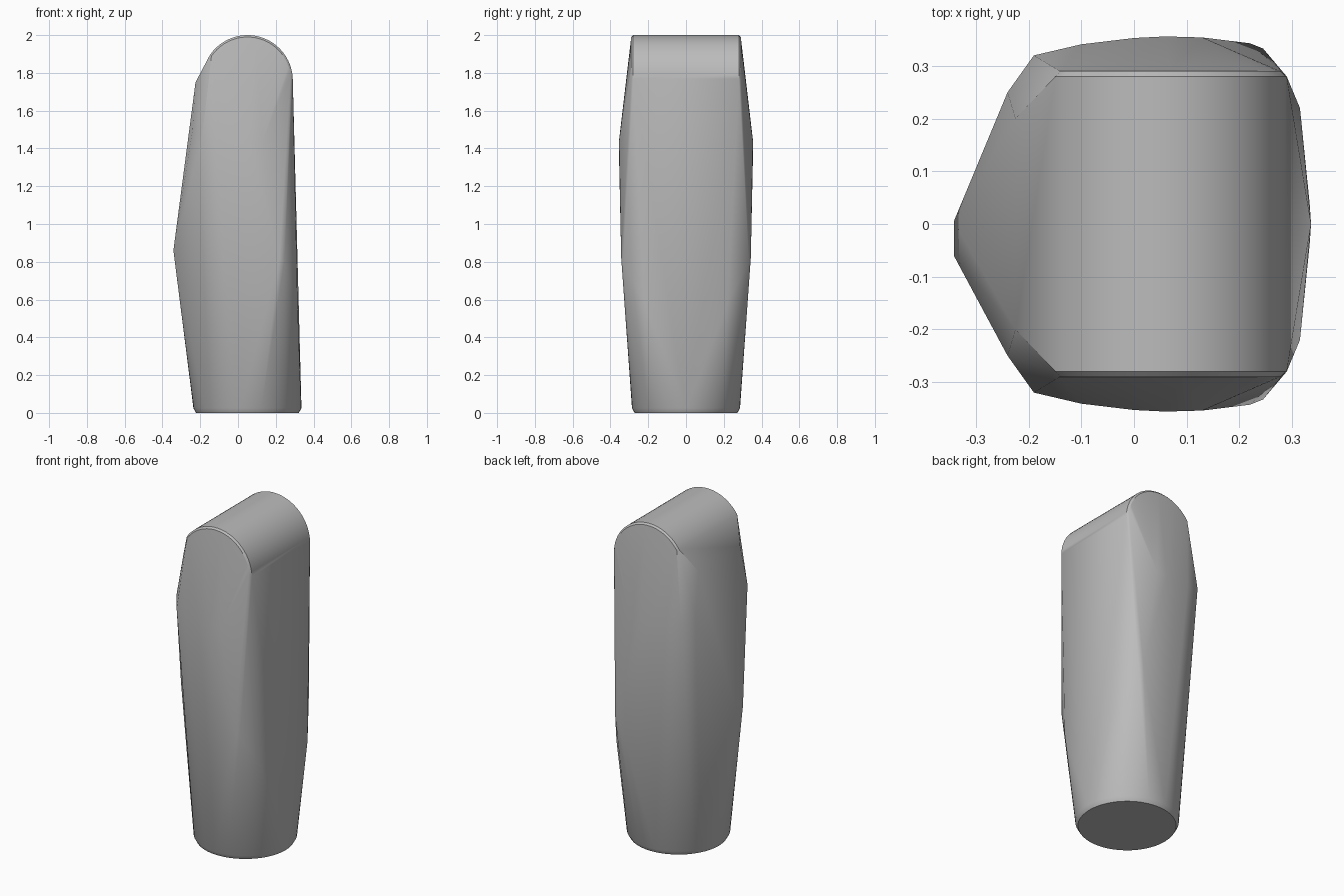
import bpy, bmesh
from math import cos, sin, radians

cube = bpy.data.objects.get("Cube")
if cube:
    bpy.data.objects.remove(cube, do_unlink=True)

CX = 0.05  # shared centre of the foot and the rounded top

grey = bpy.data.materials.new("plain_grey")
grey.use_nodes = True
grey.diffuse_color = (0.5, 0.5, 0.5, 1)
grey.node_tree.nodes["Principled BSDF"].inputs["Base Color"].default_value = (0.5, 0.5, 0.5, 1)

# Round foot with a small bevel
points = []
for radius, z in ((0.272, 0.0), (0.286, 0.025)):
    for i in range(48):
        a = radians(i * 7.5)
        points.append((CX + radius * cos(a), radius * sin(a), z))

# Rounded top, running front to back with bevelled ends
for radius, y in ((0.24, 0.28), (0.23, 0.29)):
    for i in range(26):
        a = radians(-4 + i * 6)
        for side in (-1, 1):
            points.append((CX + radius * cos(a), side * y, 1.76 + radius * sin(a)))

# Bulging corners of the body, mirrored front to back
corners = [
    (-0.225, 0.20, 1.75),
    (-0.24, 0.25, 1.50),
    (-0.19, 0.32, 1.46),
    (-0.10, 0.341, 1.43),
    (0.0, 0.353, 1.43),
    (0.06, 0.356, 1.43),
    (0.13, 0.354, 1.44),
    (0.22, 0.343, 0.82),
    (0.245, 0.333, 0.80),
    (0.315, 0.22, 0.58),
]
for x, y, z in corners:
    points += [(x, y, z), (x, -y, z)]

# Pointed ridge on the side
points += [(-0.342, 0.005, 0.86), (-0.342, -0.06, 0.86)]

# Skin all the points with one convex shell
bm = bmesh.new()
for p in points:
    bm.verts.new(p)
hull = bmesh.ops.convex_hull(bm, input=bm.verts)
loose = [v for v in bm.verts if not v.link_faces]
bmesh.ops.delete(bm, geom=loose, context='VERTS')
bmesh.ops.dissolve_limit(bm, angle_limit=radians(0.5), verts=bm.verts, edges=bm.edges)
bmesh.ops.recalc_face_normals(bm, faces=bm.faces)
mesh = bpy.data.meshes.new("body")
bm.to_mesh(mesh)
bm.free()
mesh.materials.append(grey)

body = bpy.data.objects.new("body", mesh)
bpy.context.collection.objects.link(body)
bpy.context.view_layer.objects.active = body
body.select_set(True)
bpy.ops.object.shade_smooth_by_angle(angle=radians(30))
